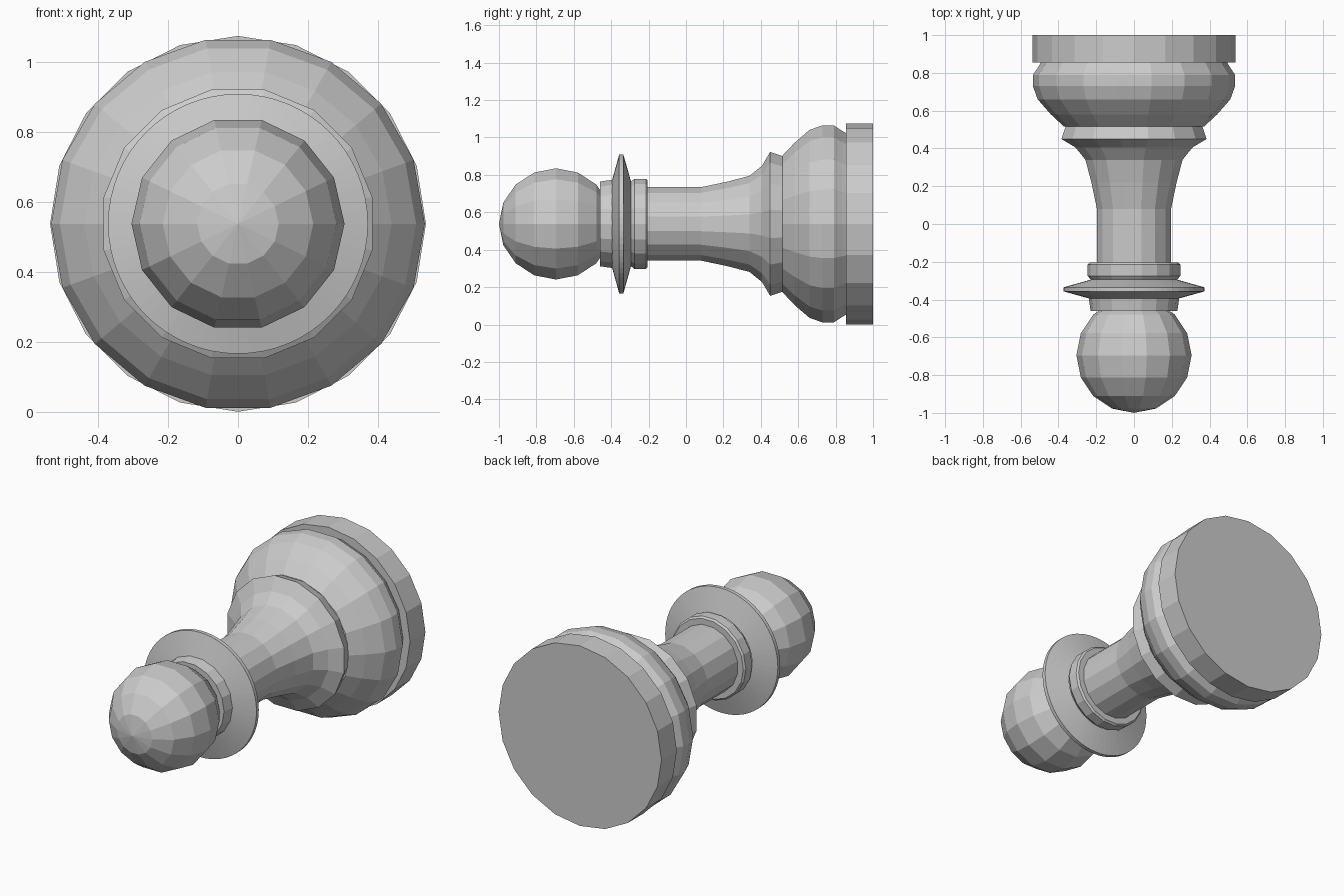
import bpy, bmesh, math

if "Cube" in bpy.data.objects:
    bpy.data.objects.remove(bpy.data.objects["Cube"])

AXIS_Z = 0.538  # height of the turning axis, which runs along y


def lathe(name, profile, sides, turn=0.0):
    """Revolve (y, radius) points around the piece's axis, flat shaded."""
    bm = bmesh.new()
    rings = []
    for y, r in profile:
        if r == 0:
            rings.append([bm.verts.new((0, y, AXIS_Z))])
            continue
        ring = []
        for i in range(sides):
            a = math.tau * (i + turn) / sides
            ring.append(bm.verts.new((r * math.cos(a), y, AXIS_Z + r * math.sin(a))))
        rings.append(ring)
    for p, q in zip(rings, rings[1:]):
        for i in range(sides):
            j = (i + 1) % sides
            corners = [p[i % len(p)], p[j % len(p)], q[j % len(q)], q[i % len(q)]]
            bm.faces.new(list(dict.fromkeys(corners)))
    # Faces are wound the same way everywhere; flip so they point outward
    bmesh.ops.reverse_faces(bm, faces=bm.faces[:])
    bm.normal_update()
    side = max(bm.faces, key=lambda f: math.hypot(f.normal.x, f.normal.z))
    c = side.calc_center_median()
    if side.normal.x * c.x + side.normal.z * (c.z - AXIS_Z) < 0:
        bmesh.ops.reverse_faces(bm, faces=bm.faces[:])
    mesh = bpy.data.meshes.new(name)
    bm.to_mesh(mesh)
    bm.free()
    obj = bpy.data.objects.new(name, mesh)
    bpy.context.collection.objects.link(obj)
    return obj


# Ball head
R, STEPS = 0.305, 8
ball = [(-0.695 - R * math.cos(math.pi * k / STEPS),
         R * math.sin(math.pi * k / STEPS) if 0 < k < STEPS else 0)
        for k in range(STEPS + 1)]
lathe("head", ball, 14)

# Collar bands either side of the thin disc
lathe("front_collar", [(-0.46, 0.19), (-0.46, 0.23), (-0.39, 0.24)], 18)
lathe("collar_disc", [(-0.395, 0.235), (-0.357, 0.372), (-0.335, 0.372),
                      (-0.295, 0.23)], 64)
lathe("rear_collar", [(-0.30, 0.225), (-0.275, 0.245), (-0.215, 0.245),
                      (-0.205, 0.235), (-0.205, 0.195)], 18)

# Flared stem
lathe("stem", [(-0.21, 0.2), (0.08, 0.2), (0.22, 0.23), (0.34, 0.262),
               (0.41, 0.32)], 16, 0.5)

# Ring above the foot
lathe("foot_ring", [(0.405, 0.315), (0.45, 0.392), (0.515, 0.37)], 16, 0.5)

# Rounded foot
lathe("foot_bulge", [(0.515, 0.37), (0.58, 0.44), (0.66, 0.51), (0.73, 0.535),
                     (0.79, 0.535), (0.835, 0.505), (0.86, 0.49)], 18)

# Flat base plinth
lathe("base", [(0.855, 0.48), (0.855, 0.538), (1.0, 0.538), (1.0, 0)], 20)
